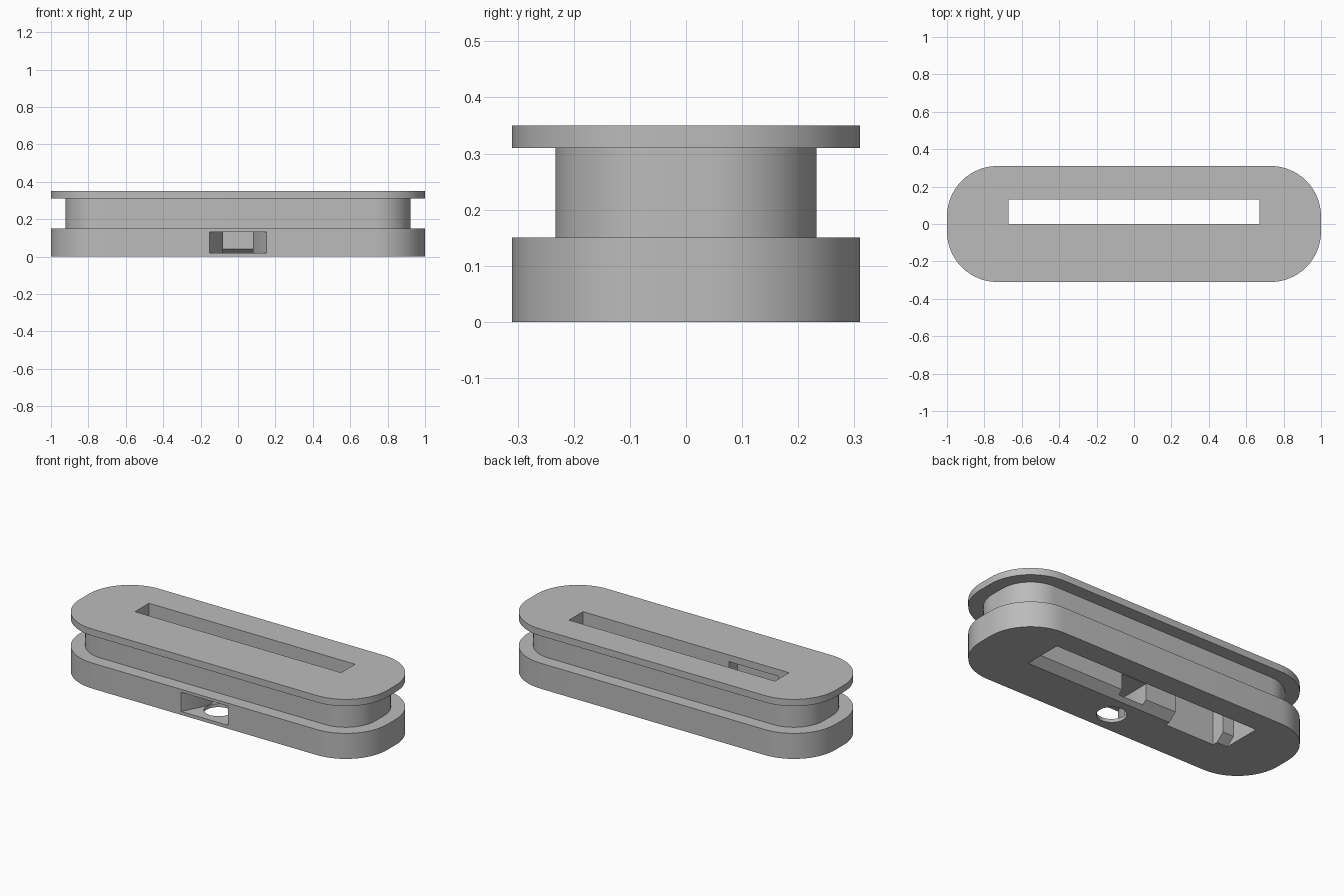
import bpy, bmesh, math
from mathutils import Vector

if "Cube" in bpy.data.objects:
    bpy.data.objects.remove(bpy.data.objects["Cube"])

grey = bpy.data.materials.new("plain grey")
grey.diffuse_color = (0.5, 0.5, 0.5, 1)
grey.use_nodes = True
grey.node_tree.nodes["Principled BSDF"].inputs["Base Color"].default_value = grey.diffuse_color


def add_object(name, bm):
    bmesh.ops.recalc_face_normals(bm, faces=bm.faces)
    mesh = bpy.data.meshes.new(name)
    bm.to_mesh(mesh)
    bm.free()
    mesh.materials.append(grey)
    ob = bpy.data.objects.new(name, mesh)
    bpy.context.collection.objects.link(ob)
    return ob


def prism(name, outline, direction):
    """Closed solid: a flat outline swept along a direction."""
    bm = bmesh.new()
    face = bm.faces.new([bm.verts.new(p) for p in outline])
    swept = bmesh.ops.extrude_face_region(bm, geom=[face])["geom"]
    bmesh.ops.translate(bm, vec=Vector(direction),
                        verts=[v for v in swept if isinstance(v, bmesh.types.BMVert)])
    return add_object(name, bm)


def box(name, x0, x1, y0, y1, z0, z1):
    return prism(name, [(x0, y0, z0), (x1, y0, z0), (x1, y1, z0), (x0, y1, z0)],
                 (0, 0, z1 - z0))


def rounded_outline(inset, z, steps=16):
    """Long rounded outline, shrunk evenly by the inset."""
    cx, cy, r = 0.73, 0.04, 0.27 - inset
    points = []
    for corner, (sx, sy) in enumerate([(1, 1), (-1, 1), (-1, -1), (1, -1)]):
        for i in range(steps + 1):
            a = (corner + i / steps) * math.pi / 2
            points.append((sx * cx + r * math.cos(a), sy * cy + r * math.sin(a), z))
    return points


# Body: thick base, narrower neck and thin top flange
bm = bmesh.new()
levels = [(0, 0), (0, 0.15), (0.077, 0.15), (0.077, 0.31), (0, 0.31), (0, 0.35)]
rings = [[bm.verts.new(p) for p in rounded_outline(inset, z)] for inset, z in levels]
for low, high in zip(rings, rings[1:]):
    for i in range(len(low)):
        j = (i + 1) % len(low)
        bm.faces.new([low[i], low[j], high[j], high[i]])
bm.faces.new(rings[0])
bm.faces.new(rings[-1])
body = add_object("slotted_body", bm)

cutters = [
    # Long slot through the whole height
    box("slot_cutter", -0.67, 0.67, 0.0, 0.13, -0.1, 0.5),
    # Flared lower mouth of the slot
    prism("slot_mouth_cutter", [(-0.67, -0.10, -0.04), (-0.67, 0.23, -0.04),
                                (-0.67, 0.13, 0.04), (-0.67, 0.0, 0.04)], (1.34, 0, 0)),
    # Recess in the slot's front wall
    box("recess_cutter", -0.60, -0.28, -0.08, 0.05, -0.1, 0.31),
    # Tapered front pocket with a tunnel into the slot
    prism("pocket_cutter", [(-0.164, -0.33, 0.02), (0.164, -0.33, 0.02), (0.08, -0.17, 0.02),
                            (0.08, 0.06, 0.02), (-0.08, 0.06, 0.02), (-0.08, -0.17, 0.02)],
          (0, 0, 0.113)),
    # Round hole in the pocket floor
    prism("floor_hole_cutter",
          [(0.079 * math.cos(a), -0.18 + 0.079 * math.sin(a), -0.1)
           for a in (i * math.tau / 40 for i in range(40))], (0, 0, 0.16)),
]

for cutter in cutters:
    mod = body.modifiers.new(cutter.name, "BOOLEAN")
    mod.operation = "DIFFERENCE"
    mod.solver = "EXACT"
    mod.object = cutter

# Bake the cuts and drop the helpers
bpy.context.view_layer.update()
result = bpy.data.meshes.new_from_object(body.evaluated_get(bpy.context.evaluated_depsgraph_get()))
body.modifiers.clear()
body.data = result
for cutter in cutters:
    bpy.data.objects.remove(cutter)

bpy.context.view_layer.objects.active = body
body.select_set(True)
bpy.ops.object.shade_smooth_by_angle(angle=math.radians(30))
